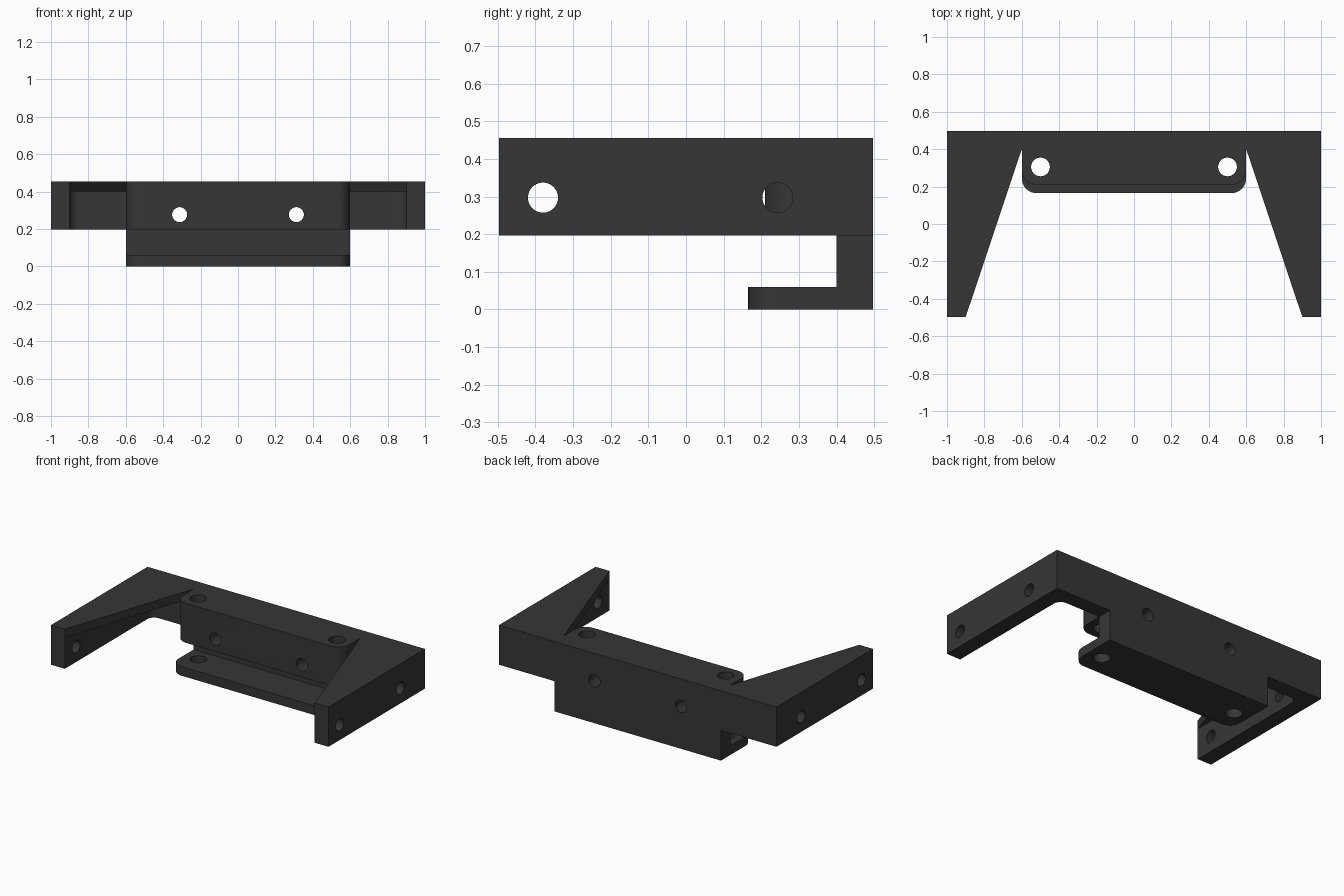
import bpy, bmesh, math

if "Cube" in bpy.data.objects:
    bpy.data.objects.remove(bpy.data.objects["Cube"])

mat = bpy.data.materials.new("charcoal plastic")
mat.diffuse_color = (0.037, 0.037, 0.037, 1)
mat.use_nodes = True
mat.node_tree.nodes["Principled BSDF"].inputs["Base Color"].default_value = mat.diffuse_color

Y0, Y1 = -0.497, 0.497          # front and back of the bracket
WALL, Z_MID, Z_TOP = 0.4, 0.197, 0.455


def prism(name, outline, z0, z1):
    """Extrude an XY outline from z0 to z1."""
    bm = bmesh.new()
    face = bm.faces.new([bm.verts.new((x, y, z0)) for x, y in outline])
    ext = bmesh.ops.extrude_face_region(bm, geom=[face])
    for v in ext["geom"]:
        if isinstance(v, bmesh.types.BMVert):
            v.co.z = z1
    bmesh.ops.recalc_face_normals(bm, faces=bm.faces)
    me = bpy.data.meshes.new(name)
    bm.to_mesh(me)
    bm.free()
    me.materials.append(mat)
    ob = bpy.data.objects.new(name, me)
    bpy.context.collection.objects.link(ob)
    return ob


def arc(cx, cy, r, a0, a1, n=10):
    return [(cx + r * math.cos(math.radians(a0 + (a1 - a0) * i / n)),
             cy + r * math.sin(math.radians(a0 + (a1 - a0) * i / n))) for i in range(n + 1)]


def mirrored(right_half):
    """Close an outline whose right half runs from the back to the front centre."""
    return right_half + [(-x, y) for x, y in reversed(right_half)]


def drill(name, loc, r, depth, rot=(0, 0, 0)):
    bpy.ops.mesh.primitive_cylinder_add(vertices=40, radius=r, depth=depth, location=loc, rotation=rot)
    ob = bpy.context.object
    ob.name = name
    ob.data.materials.append(mat)
    return ob


def combine(target, tool, operation):
    mod = target.modifiers.new(operation.lower(), 'BOOLEAN')
    mod.operation, mod.solver, mod.object = operation, 'EXACT', tool
    bpy.context.view_layer.objects.active = target
    bpy.ops.object.modifier_apply(modifier=mod.name)
    bpy.data.objects.remove(tool, do_unlink=True)


# Frame: back wall, two arms with filleted inner corners, and the centre block
R, F, BLOCK_Y = 0.08, 0.05, 0.21
frame = prism("bracket", mirrored(
    [(1, Y1), (1, Y0), (0.9, Y0)]
    + arc(0.9 - F, WALL - F, F, 0, 90)
    + [(0.6, WALL)]
    + arc(0.6 - R, BLOCK_Y + R, R, 0, -90)), Z_MID, Z_TOP)

# Tapered gusset plates on top of the arms
for s in (1, -1):
    gusset = prism("gusset", [(s * x, y) for x, y in
                              [(0.6, WALL), (0.6, 0.45), (0.95, 0.45), (0.95, Y0), (0.9, Y0)]], 0.4, Z_TOP)
    combine(frame, gusset, 'UNION')

# Lower hook: drop wall and rounded lip
drop_wall = prism("drop_wall", [(0.6, Y1), (0.6, WALL), (-0.6, WALL), (-0.6, Y1)], 0.03, 0.25)
lip = prism("lip", mirrored([(0.6, Y1)] + arc(0.6 - R, 0.165 + R, R, 0, -90)), 0, 0.06)
combine(lip, drop_wall, 'UNION')
combine(frame, lip, 'UNION')

# Screw holes
for s in (1, -1):
    combine(frame, drill("vertical_hole", (s * 0.5, 0.305, 0.2), 0.05, 1), 'DIFFERENCE')
    combine(frame, drill("wall_hole", (s * 0.312, 0.35, 0.277), 0.04, 0.6, (math.pi / 2, 0, 0)), 'DIFFERENCE')
    for y in (-0.38, 0.243):
        combine(frame, drill("arm_hole", (s * 0.95, y, 0.297), 0.04, 0.3, (0, math.pi / 2, 0)), 'DIFFERENCE')

bpy.ops.object.select_all(action='DESELECT')
frame.select_set(True)
bpy.context.view_layer.objects.active = frame
bpy.ops.object.shade_smooth_by_angle(angle=math.radians(30))
